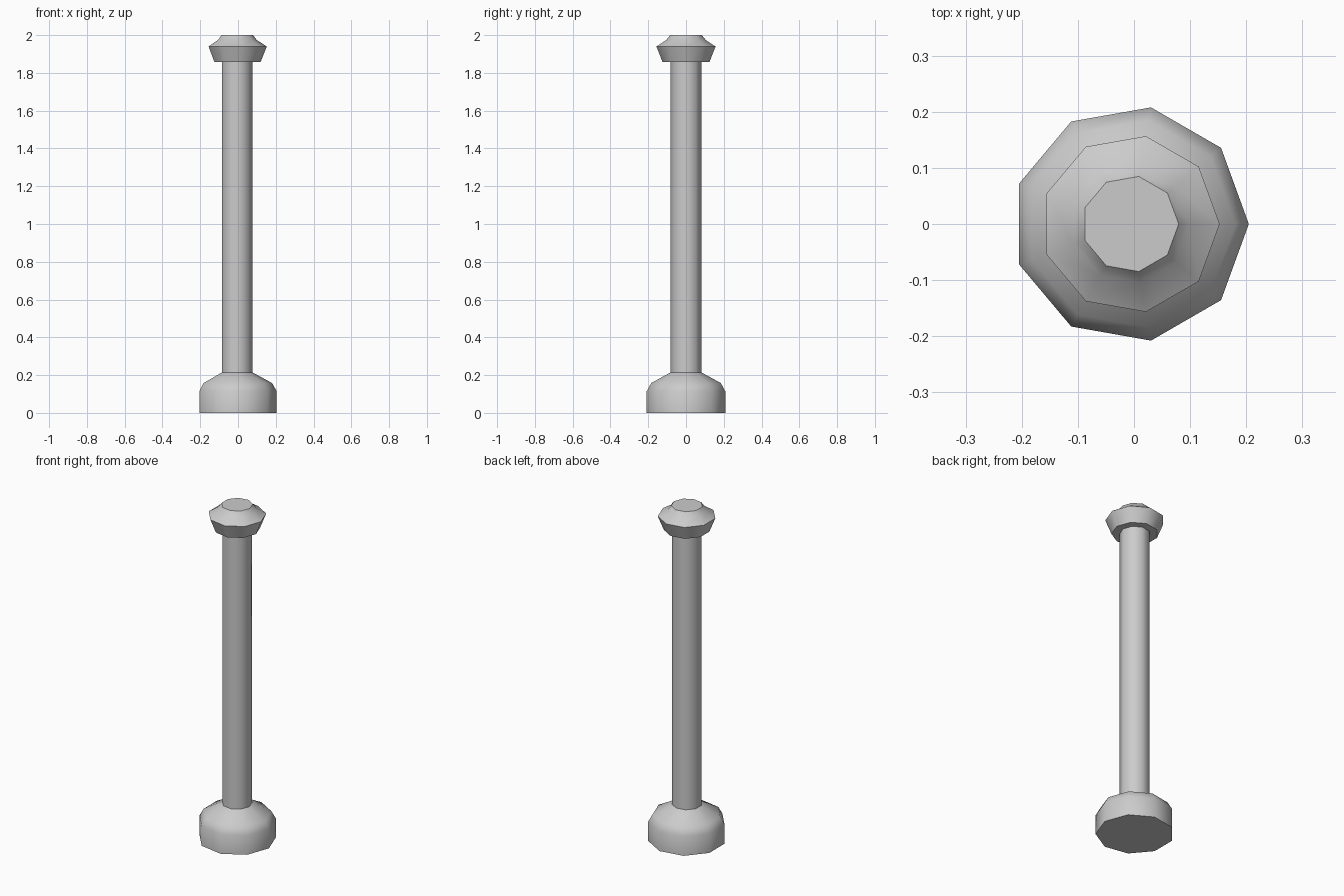
import bpy, bmesh, math

if "Cube" in bpy.data.objects:
    bpy.data.objects.remove(bpy.data.objects["Cube"])

SIDES = 9
CENTRE_X = -0.0064  # nine-sided outline centred by its bounds


def lathe(name, profile, cap_bottom=False, cap_top=False):
    """Revolve (radius, z) points, listed from bottom to top."""
    bm = bmesh.new()
    rings = []
    for r, z in profile:
        rings.append([bm.verts.new((CENTRE_X + r * math.cos(math.tau * i / SIDES),
                                    r * math.sin(math.tau * i / SIDES), z))
                      for i in range(SIDES)])
    for low, high in zip(rings, rings[1:]):
        for i in range(SIDES):
            j = (i + 1) % SIDES
            bm.faces.new((low[i], low[j], high[j], high[i]))
    if cap_bottom:
        bm.faces.new(rings[0][::-1])
    if cap_top:
        bm.faces.new(rings[-1])
    mesh = bpy.data.meshes.new(name)
    bm.to_mesh(mesh)
    bm.free()
    obj = bpy.data.objects.new(name, mesh)
    bpy.context.collection.objects.link(obj)
    bpy.ops.object.select_all(action='DESELECT')
    obj.select_set(True)
    bpy.context.view_layer.objects.active = obj
    bpy.ops.object.shade_smooth_by_angle(angle=math.radians(42))
    return obj


# Wide foot with a stepped bevel up to the shaft
lathe("base", [(0.211, 0), (0.211, 0.115), (0.187, 0.158), (0.082, 0.215)],
      cap_bottom=True)

# Straight shaft
lathe("shaft", [(0.082, 0.215), (0.082, 1.857)])

# Flared capital with a flat underside and a small top disc
lathe("capital", [(0.082, 1.857), (0.126, 1.857), (0.159, 1.94),
                  (0.106, 1.974), (0.086, 2.0)], cap_top=True)
